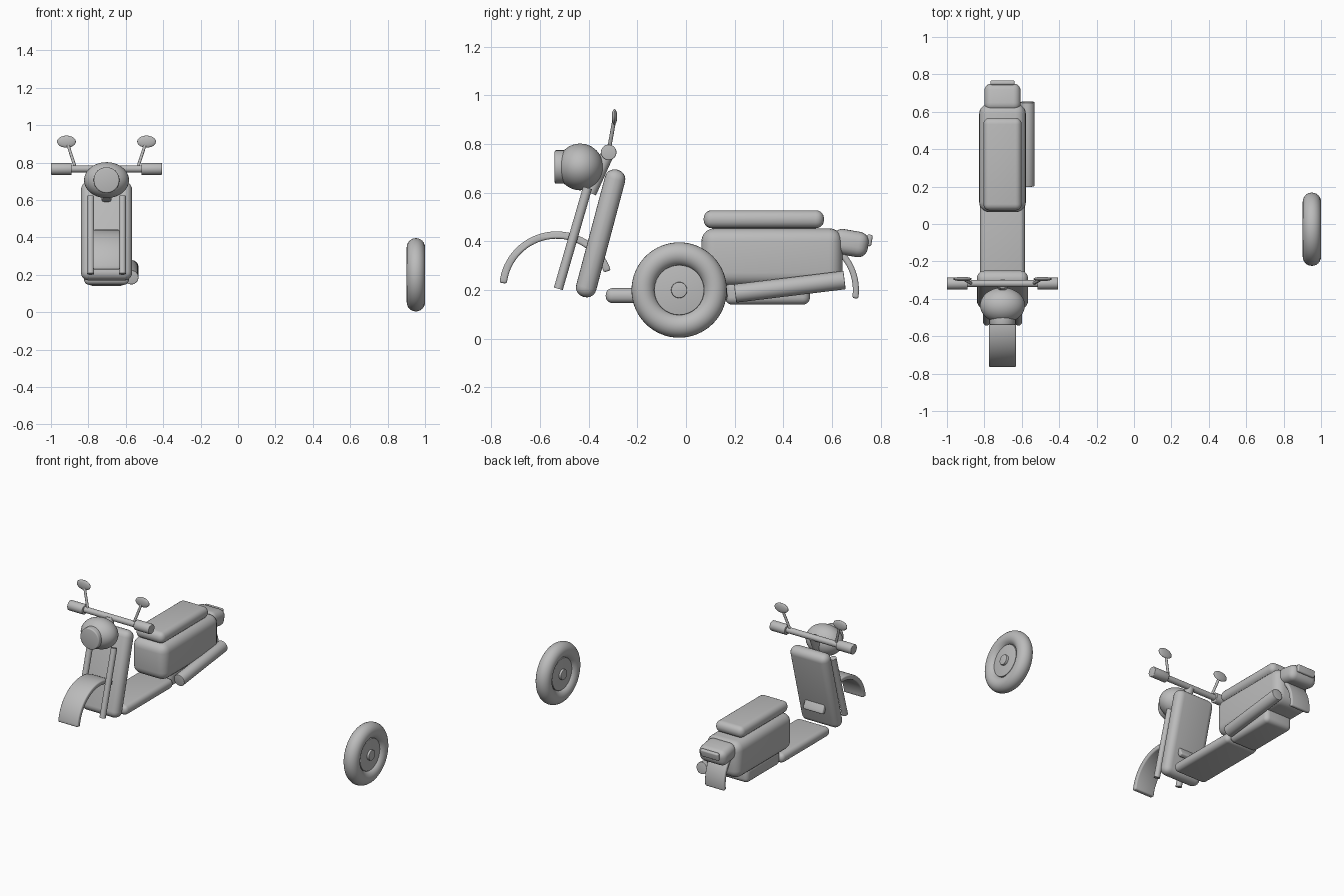
import bpy, bmesh, math
from mathutils import Vector, Matrix

cube = bpy.data.objects.get("Cube")
if cube:
    bpy.data.objects.remove(cube, do_unlink=True)

grey = bpy.data.materials.new("plain grey")
grey.use_nodes = True
COLOUR = (0.5, 0.5, 0.5, 1)
grey.diffuse_color = COLOUR
grey.node_tree.nodes["Principled BSDF"].inputs["Base Color"].default_value = COLOUR

CX = -0.703      # centre line of the scooter
RAKE = -0.26     # lean of the steering parts


def finish(name, bm, loc=(0, 0, 0), tilt=0, angle=40):
    bmesh.ops.recalc_face_normals(bm, faces=bm.faces)
    mesh = bpy.data.meshes.new(name)
    bm.to_mesh(mesh)
    bm.free()
    mesh.materials.append(grey)
    ob = bpy.data.objects.new(name, mesh)
    ob.location = loc
    ob.rotation_euler.x = tilt
    bpy.context.collection.objects.link(ob)
    bpy.ops.object.select_all(action='DESELECT')
    ob.select_set(True)
    bpy.context.view_layer.objects.active = ob
    bpy.ops.object.shade_smooth_by_angle(angle=math.radians(angle))
    return ob


def round_box(name, loc, size, radius, tilt=0):
    bm = bmesh.new()
    bmesh.ops.create_cube(bm, size=1)
    bmesh.ops.scale(bm, vec=size, verts=bm.verts)
    bmesh.ops.bevel(bm, geom=bm.edges[:], offset=radius, segments=5,
                    profile=0.5, affect='EDGES')
    return finish(name, bm, loc, tilt)


def rod(name, start, end, radius, bevel=0.0):
    start, end = Vector(start), Vector(end)
    axis = end - start
    bm = bmesh.new()
    bmesh.ops.create_cone(bm, cap_ends=True, segments=32, radius1=radius,
                          radius2=radius, depth=axis.length)
    if bevel:
        rims = [e for e in bm.edges if abs(e.verts[0].co.z - e.verts[1].co.z) < 1e-5]
        bmesh.ops.bevel(bm, geom=rims, offset=bevel, segments=3,
                        profile=0.5, affect='EDGES')
    turn = axis.to_track_quat('Z', 'Y').to_matrix().to_4x4()
    bmesh.ops.transform(bm, matrix=turn, verts=bm.verts)
    return finish(name, bm, (start + end) / 2)


def ball(name, loc, radii):
    bm = bmesh.new()
    bmesh.ops.create_uvsphere(bm, u_segments=40, v_segments=24, radius=1)
    bmesh.ops.scale(bm, vec=radii, verts=bm.verts)
    return finish(name, bm, loc)


def fender(name, y, z, outer, inner, first, last, width):
    """Curved mudguard strip swept around a wheel centre."""
    bm = bmesh.new()
    steps = 32
    angles = [math.radians(first + (last - first) * i / steps) for i in range(steps + 1)]
    ring = [(outer, a) for a in angles] + [(inner, a) for a in reversed(angles)]
    verts = [bm.verts.new((-width / 2, r * math.cos(a), r * math.sin(a))) for r, a in ring]
    face = bm.faces.new(verts)
    grown = bmesh.ops.extrude_face_region(bm, geom=[face])["geom"]
    bmesh.ops.translate(bm, vec=(width, 0, 0),
                        verts=[g for g in grown if isinstance(g, bmesh.types.BMVert)])
    bmesh.ops.recalc_face_normals(bm, faces=bm.faces)
    sharp = [e for e in bm.edges if e.calc_face_angle(0) > 1]
    bmesh.ops.bevel(bm, geom=sharp, offset=0.008, segments=3, profile=0.5, affect='EDGES')
    return finish(name, bm, (CX, y, z))


# Rear body, seat, floor and engine
round_box("rear_body", (CX, 0.353, 0.335), (0.25, 0.58, 0.238), 0.055)
round_box("seat", (CX, 0.32, 0.491), (0.205, 0.495, 0.074), 0.034)
round_box("floorboard", (CX, -0.08, 0.177), (0.24, 0.5, 0.062), 0.028)
round_box("engine_case", (CX, 0.335, 0.19), (0.2, 0.35, 0.1), 0.03)

# Tail
round_box("tail_housing", (CX, 0.675, 0.393), (0.195, 0.15, 0.105), 0.04, -0.17)
round_box("tail_lamp", (CX, 0.753, 0.404), (0.13, 0.024, 0.048), 0.009, -0.17)
fender("rear_fender", 0.48, 0.2, 0.231, 0.206, -9, 90, 0.14)

# Exhaust on one side
rod("exhaust_pipe", (-0.57, 0.202, 0.186), (-0.57, 0.652, 0.241), 0.038, 0.003)

# Leg shield and front fender
round_box("leg_shield", (CX, -0.351, 0.433), (0.273, 0.085, 0.541), 0.04, RAKE)
fender("front_fender", -0.532, 0.205, 0.236, 0.206, 19, 174, 0.144)

# Headlight and steering column
ball("headlight_shell", (CX, -0.435, 0.706), (0.12, 0.095, 0.096))
rod("headlight_lens", (CX, -0.54, 0.706), (CX, -0.48, 0.706), 0.069, 0.007)
rod("steering_column", (CX, -0.395, 0.6), (CX, -0.32, 0.766), 0.027)

# Handlebar, with paired grips, mirrors and fork legs
rod("handlebar", (CX - 0.25, -0.318, 0.766), (CX + 0.25, -0.318, 0.766), 0.019)
for side, s in (("left", 1), ("right", -1)):
    rod(f"{side}_fork_leg", (CX + s * 0.085, -0.525, 0.205),
        (CX + s * 0.085, -0.405, 0.62), 0.019)
    rod(f"{side}_grip", (CX + s * 0.186, -0.318, 0.766),
        (CX + s * 0.297, -0.318, 0.766), 0.032, 0.004)
    rod(f"{side}_mirror_stem", (CX + s * 0.166, -0.318, 0.77),
        (CX + s * 0.208, -0.295, 0.9), 0.008)
    ball(f"{side}_mirror", (CX + s * 0.214, -0.294, 0.912), (0.05, 0.011, 0.032))

# Loose wheel standing beside the scooter
WHEEL = Vector((0.951, -0.028, 0.2))
bm = bmesh.new()
TUBE, ARM, SIDES = 0.049, 0.147, 24
loop = [bm.verts.new((TUBE * math.cos(a), 0, ARM + TUBE * math.sin(a)))
        for a in (math.tau * i / SIDES for i in range(SIDES))]
edges = [bm.edges.new((loop[i], loop[(i + 1) % SIDES])) for i in range(SIDES)]
bmesh.ops.spin(bm, geom=loop + edges, cent=(0, 0, 0), axis=(1, 0, 0),
               angle=math.tau, steps=64, use_merge=True)
bmesh.ops.remove_doubles(bm, verts=bm.verts, dist=1e-4)
finish("tyre", bm, WHEEL)
for part, radius, half in (("wheel_disc", 0.103, 0.03), ("axle_cap", 0.033, 0.045)):
    reach = Vector((half, 0, 0))
    rod(part, WHEEL - reach, WHEEL + reach, radius, 0.003)
